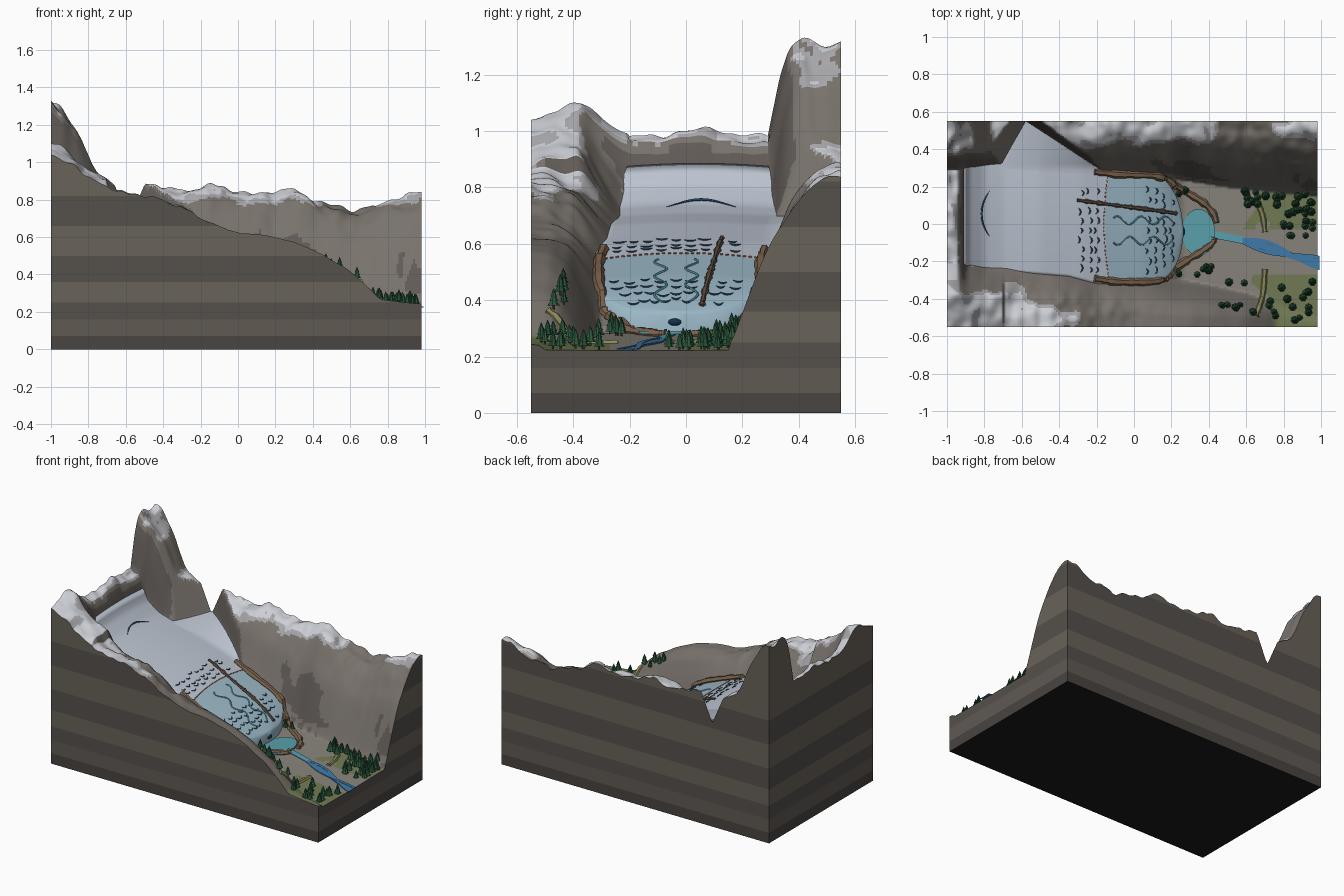
import bpy, bmesh, math, random
from mathutils import Vector, noise

if "Cube" in bpy.data.objects:
    bpy.data.objects.remove(bpy.data.objects["Cube"])
random.seed(4)

def mat(name, r, g, b):
    m = bpy.data.materials.new(name)
    m.diffuse_color = (r, g, b, 1)
    m.use_nodes = True
    m.node_tree.nodes["Principled BSDF"].inputs["Base Color"].default_value = m.diffuse_color
    return m

def tab(pts, x):
    if x <= pts[0][0]: return pts[0][1]
    for (a, p), (b, q) in zip(pts, pts[1:]):
        if x <= b: return p + (q - p) * (x - a) / (b - a)
    return pts[-1][1]

def soft(pts, x, r=.03):
    return sum(tab(pts, x + k * r) for k in (-1, -.5, 0, .5, 1)) / 5

# Landscape profiles along x
ICE = [(-1, .99), (-.93, .95), (-.895, .81), (-.8, .73), (-.7, .695), (-.5, .665), (-.28, .6),
       (-.15, .548), (.05, .47), (.15, .42), (.22, .375), (.27, .34)]
BED = [(-1, .99), (-.93, .96), (-.895, .8), (-.8, .71), (-.5, .64), (-.15, .52), (.1, .41),
       (.2, .33), (.26, .285), (.5, .265), (.98, .22)]
FOOT_B = [(-1, .29), (-.7, .32), (-.2, .28), (.1, .26), (.25, .24), (.5, .2), (.98, .15)]
FOOT_F = [(-1, -.2), (-.6, -.24), (-.35, -.26), (-.2, -.3), (.1, -.3), (.3, -.31), (.6, -.37), (.98, -.5)]
CREST_B = [(-1, 1.33), (-.92, 1.25), (-.84, 1.12), (-.76, .94), (-.65, .88), (-.45, .87), (-.3, .85), (-.15, .88),
           (-.02, .84), (.1, .86), (.2, .82), (.32, .87), (.42, .79), (.6, .74), (.72, .75), (.82, .79), (.98, .83)]
CREST_F = [(-1, 1.05), (-.9, 1.0), (-.8, .93), (-.6, .82), (-.4, .8), (-.3, .76), (-.2, .69), (-.1, .665),
           (0, .625), (.15, .61), (.3, .575), (.45, .51), (.6, .42), (.7, .33), (.76, .265), (.98, .24)]
WIDTH_B = [(-.8, .12), (-.5, .24), (-.2, .26), (.98, .4)]
WALL_B = [(0, 0), (.35, .62), (.6, .88), (.75, .95), (1, 1)]
WALL_F = [(0, 0), (.2, .42), (.45, .83), (.7, .97), (1, 1)]

def side_ice(x, y):
    """Tributary ice: surface height and distance outside its outline."""
    s = min(max((y - .3) / .25, 0), 1)
    a, b = -.71 + .13 * s, -.2 - .38 * s
    cx = min(max(x, a), b)
    return tab(ICE, cx) * (1 - s) + .71 * s, abs(x - cx)

def ground(x, y):
    f = soft(BED, x, .015)
    n = noise.noise(Vector((x * 7, y * 7, 1))) * .04 + noise.noise(Vector((x * 17, y * 15, 5))) * .022
    fb, ff = soft(FOOT_B, x), soft(FOOT_F, x)
    if y > fb:
        t = (y - fb) / tab(WIDTH_B, x)
        z = f + (soft(CREST_B, x, .02) - f) * soft(WALL_B, t, .06) + n * min(t, 1)
        if y > .27:
            zi, d = side_ice(x, y)
            z = min(z, zi - .015 + d * 2.3) if d < .2 else z
        return z
    if y < ff:
        t = (ff - y) / (.55 + ff)
        rise = soft(CREST_F, x, .02) - f
        rough = .8 if x < -.2 else max(.12, .8 - (x + .2) * 2)
        bump = .05 * math.sin(min(t, 1) * math.pi) if x < -.7 else 0
        return f + rise * soft(WALL_F, t, .06) + (n * rough + bump) * min(t * 2, 1)
    if x < -.9: f += n * min(1, (-.9 - x) * 15)
    return f + .008 * abs(y + .15) * (x > .3)

def ice_edges(x):
    k = math.sqrt(max(0, 1 - (max(x - .08, 0) / .185) ** 2))
    c = -.04
    a, b = tab(FOOT_F, x) - .02, tab(FOOT_B, x) + .02
    return c + (a - c) * k, c + (b - c) * k

def ice_z(x, y):
    a, b = ice_edges(x)
    v = (2 * y - a - b) / max(b - a, .01)
    return soft(ICE, x, .02) + .012 * (1 - min(v * v, 1))

def surf(x, y):
    g = ground(x, y)
    if x < .265:
        a, b = ice_edges(x)
        if a < y < b: return max(g, ice_z(x, y))
    return g

def finish(name, bm, mats, smooth=True):
    me = bpy.data.meshes.new(name)
    bm.to_mesh(me); bm.free()
    for m in mats: me.materials.append(m)
    ob = bpy.data.objects.new(name, me)
    bpy.context.collection.objects.link(ob)
    for p in me.polygons: p.use_smooth = smooth
    return ob

def grid(name, nu, nv, fn, mats, pick, skirt=0):
    bm = bmesh.new()
    V = [[bm.verts.new(fn(i / nu, j / nv)) for j in range(nv + 1)] for i in range(nu + 1)]
    for i in range(nu):
        for j in range(nv):
            f = bm.faces.new((V[i][j], V[i + 1][j], V[i + 1][j + 1], V[i][j + 1]))
            f.normal_update()
            f.material_index = pick(f.calc_center_median(), f.normal)
    if skirt:
        r = bmesh.ops.extrude_edge_only(bm, edges=[e for e in bm.edges if e.is_boundary])
        for v in r['geom']:
            if isinstance(v, bmesh.types.BMVert): v.co.z -= skirt
    return finish(name, bm, mats)

# Terrain surface
terrain_mats = [mat('rock', .19, .17, .15), mat('dark_rock', .12, .105, .095), mat('scree', .25, .23, .2),
                mat('snow', .6, .62, .66), mat('grass', .17, .2, .09), mat('old_snow', .38, .38, .4)]
def terrain_pick(c, n):
    w = noise.noise(c * 9) * .06
    if c.z + w > .8 and n.z > .72: return 3
    if c.z + w > .78 and n.z > .55: return 5
    if n.z < .35: return 1
    if c.z < .34 and n.z > .8: return 4 if (c.x + w * 2 > .66 and (abs(c.y + .15) > .12)) else 2
    return 0
NX, NY = 180, 110
px = lambda u: -1 + 1.98 * u
py = lambda v: -.55 + 1.1 * v
grid('terrain', NX, NY, lambda u, v: (px(u), py(v), ground(px(u), py(v))), terrain_mats, terrain_pick)

# Cut block walls with rock layers
LEV = [0, .07, .16, .25, .36, .5, .66, .82, 2]
layer_mats = [mat('layer_%d' % i, *c) for i, c in enumerate(
    [(.065, .058, .053), (.115, .1, .086), (.09, .08, .07), (.14, .122, .098)])]
order = [0, 1, 2, 3, 2, 3, 2, 3]
ring = [(px(i / NX), -.55) for i in range(NX)] + [(.98, py(j / NY)) for j in range(NY)]
ring += [(px(1 - i / NX), .55) for i in range(NX)] + [(-1, py(1 - j / NY)) for j in range(NY)]
bm = bmesh.new()
for (x0, y0), (x1, y1) in zip(ring, ring[1:] + ring[:1]):
    a, b = ground(x0, y0), ground(x1, y1)
    for k in range(8):
        lo, hi = LEV[k], LEV[k + 1]
        if max(a, b) <= lo: break
        q = [(x0, y0, min(lo, a)), (x1, y1, min(lo, b)), (x1, y1, min(hi, b)), (x0, y0, min(hi, a))]
        q = [p for i, p in enumerate(q) if p != q[i - 1]]
        f = bm.faces.new([bm.verts.new(p) for p in q])
        f.material_index = order[k]
f = bm.faces.new([bm.verts.new((x, y, 0)) for x, y in ((-1, -.55), (-1, .55), (.98, .55), (.98, -.55))])
f.material_index = 4
bmesh.ops.remove_doubles(bm, verts=bm.verts, dist=1e-5)
finish('block_walls', bm, layer_mats + [mat('base', .012, .011, .01)], False)

# Glacier and tributary
ice_mats = [mat('firn', .5, .55, .63), mat('ice', .33, .48, .57)]
def ice_pt(u, v):
    x = -.91 + 1.174 * u
    a, b = ice_edges(x)
    y = a + (b - a) * v
    return x, y, ice_z(x, y)
grid('glacier', 90, 40, ice_pt, ice_mats, lambda c, n: int(c.x > -.16 + .3 * c.y ** 2), .07)
def trib_pt(u, v):
    y = .27 + .28 * v
    s = min(max((y - .3) / .25, 0), 1)
    x = -.72 + .14 * s + (.53 * (1 - s) + .002) * u
    return x, y, side_ice(x, y)[0] + .003
grid('tributary_glacier', 30, 16, trib_pt, ice_mats, lambda c, n: 0)

def path(pts, n):
    """Even samples along a smoothed plan polyline."""
    t = list(enumerate(pts))
    xs, ys = [(i, p[0]) for i, p in t], [(i, p[1]) for i, p in t]
    L = len(pts) - 1
    return [(soft(xs, L * i / n, .25), soft(ys, L * i / n, .25)) for i in range(n + 1)]

def tubes(name, paths, r, m, lump=0, lift=0, taper=False):
    cu = bpy.data.curves.new(name, 'CURVE')
    cu.dimensions, cu.bevel_depth, cu.bevel_resolution, cu.use_fill_caps = '3D', r, 1, True
    for P in paths:
        s = cu.splines.new('POLY')
        s.points.add(len(P) - 1)
        for i, (x, y) in enumerate(P):
            s.points[i].co = (x, y, surf(x, y) + lift, 1)
            k = 1 + random.uniform(-lump, lump)
            s.points[i].radius = k * (math.sin(math.pi * (i + .3) / (len(P) - .4)) if taper else 1)
    cu.materials.append(m)
    ob = bpy.data.objects.new(name, cu)
    bpy.context.collection.objects.link(ob)
    bpy.context.view_layer.objects.active = ob
    ob.select_set(True)
    bpy.ops.object.convert(target='MESH')
    bpy.ops.object.shade_smooth_by_angle()
    ob.select_set(False)

# Moraines
brown = mat('moraine_brown', .2, .125, .075)
tubes('lateral_moraines', [path([(-.22, .28), (-.1, .265), (.1, .26), (.18, .24), (.22, .19)], 26),
      path([(-.22, -.29), (-.1, -.31), (.1, -.31), (.18, -.29), (.21, -.25)], 26)], .019, brown, .25, .008)
tubes('end_moraine', [path([(.2, .22), (.28, .17), (.38, .11), (.43, .05), (.44, 0)], 20),
      path([(.21, -.24), (.29, -.19), (.37, -.14), (.42, -.1), (.43, -.07)], 18)], .019, brown, .25, .006)
tubes('medial_moraine', [path([(-.32, .13), (-.1, .1), (.1, .075), (.24, .055)], 40)], .011,
      mat('medial_brown', .1, .07, .05), .35, .004)
tubes('recessional_moraines', [path([(.66, .12), (.69, .04), (.7, -.05)], 12),
      path([(.7, -.23), (.69, -.38), (.65, -.5)], 14)], .015, mat('moss', .24, .24, .1), .2, -.003)

# Crevasses, upper crack, surface streams and dashed snow line
blue = mat('crevasse_blue', .02, .08, .16)
arcs = []
for x, w in ((-.29, .2), (-.245, .21), (-.205, .21), (.07, .22), (.115, .21), (.155, .18), (.195, .15)):
    for k in range(9):
        y = -.035 + w * (k - 4) / 4
        if abs(y - (.085 - .13 * x)) > .02:
            h = random.uniform(.015, .024)
            xx = x + random.uniform(-.012, .012)
            arcs.append([(xx + .012 * (1 - (i / 2) ** 2), y + h * i / 2) for i in range(-2, 3)])
tubes('crevasses', arcs, .0045, blue, 0, .001, True)
tubes('upper_crack', [[(-.77 - .045 * (1 - t * t), .055 + .125 * t) for t in [i / 8 for i in range(-8, 9)]]],
      .006, blue, 0, .001, True)
tubes('meltwater_streams', [[(-.11 + .32 * i / 24, c + .022 * math.sin(i * .65 + c * 30)) for i in range(25)]
      for c in (-.09, .02)], .0045, mat('melt_blue', .12, .42, .55), 0, .001)
dash = lambda y: (-.16 + .3 * y * y, y)
tubes('snow_line', [[dash(-.29 + .0205 * i), dash(-.279 + .0205 * i)] for i in range(27)], .003,
      mat('line_red', .65, .2, .12), 0, .003)

# Ice cave at the snout
bm = bmesh.new()
bmesh.ops.create_uvsphere(bm, u_segments=20, v_segments=10, radius=1)
for v in bm.verts: v.co = (.258 + v.co.x * .015, -.04 + v.co.y * .026, .322 + v.co.z * .014)
finish('ice_cave', bm, [mat('cave_blue', .008, .03, .07)])

# Meltwater lake
bm = bmesh.new()
bmesh.ops.create_cone(bm, cap_ends=True, segments=40, radius1=1, radius2=1, depth=.012)
for v in bm.verts: v.co = (.345 + v.co.x * .088, -.045 + v.co.y * .125, .285 + v.co.z)
finish('lake', bm, [mat('lake_teal', .1, .35, .4)], False)

# Braided river
def ribbon(name, P, w, m, lift):
    bm = bmesh.new()
    rows = []
    for i, (x, y) in enumerate(P):
        z = ground(min(x, .98), y) + lift
        rows.append([bm.verts.new((x, y + s * w, z)) for s in (-.5, .5)])
    for a, b in zip(rows, rows[1:]): bm.faces.new((a[0], b[0], b[1], a[1]))
    r = bmesh.ops.extrude_face_region(bm, geom=bm.faces[:])
    for v in r['geom']:
        if isinstance(v, bmesh.types.BMVert): v.co.z += .005
    finish(name, bm, [m], False)
river = mat('river_blue', .05, .2, .4)
main = [(.41, -.055), (.5, -.07), (.6, -.09), (.7, -.12), (.8, -.155), (.9, -.19), (1, -.21)]
ribbon('river_outlet', path(main[:3], 10), .04, mat('outlet_teal', .1, .36, .45), .003)
for k, (amp, ph) in enumerate(((0, 0), (.028, 0), (-.028, .4))):
    P = [(x, y + amp * math.sin((x - .58) * 11 + ph)) for x, y in path(main, 50) if x > .57]
    ribbon('river_braid_%d' % k, P, .034 if k == 0 else .02, river, .002 + .001 * k)

# Conifers
leaf, leaf2, bark = mat('conifer_green', .025, .1, .045), mat('conifer_dark', .015, .07, .035), mat('bark', .1, .06, .03)
bm = bmesh.new()
def cone(x, y, z, r1, r2, d, mi):
    r = bmesh.ops.create_cone(bm, cap_ends=True, segments=7, radius1=r1, radius2=r2, depth=d)
    for v in r['verts']: v.co += Vector((x, y, z + d / 2))
    for f in {f for v in r['verts'] for f in v.link_faces}: f.material_index = mi
spots = [(.53, .98, .1, .18, 20), (.76, .97, -.08, .12, 22), (.24, .42, -.28, -.22, 7),
         (.42, .66, -.48, -.3, 7), (.72, .97, -.53, -.3, 15), (.22, .28, .16, .21, 3)]
for x0, x1, y0, y1, n in spots:
    for _ in range(n):
        x, y, s = random.uniform(x0, x1), random.uniform(y0, y1), random.uniform(.8, 1.2)
        x = min(x, .955)
        z, mi = ground(x, y) - .003, random.randint(0, 1)
        cone(x, y, z, .004 * s, .003 * s, .018 * s, 2)
        for k in range(3):
            cone(x, y, z + (.013 + .014 * k) * s, (.02 - .0045 * k) * s, .001, .025 * s, mi)
finish('conifers', bm, [leaf, leaf2, bark], False)
